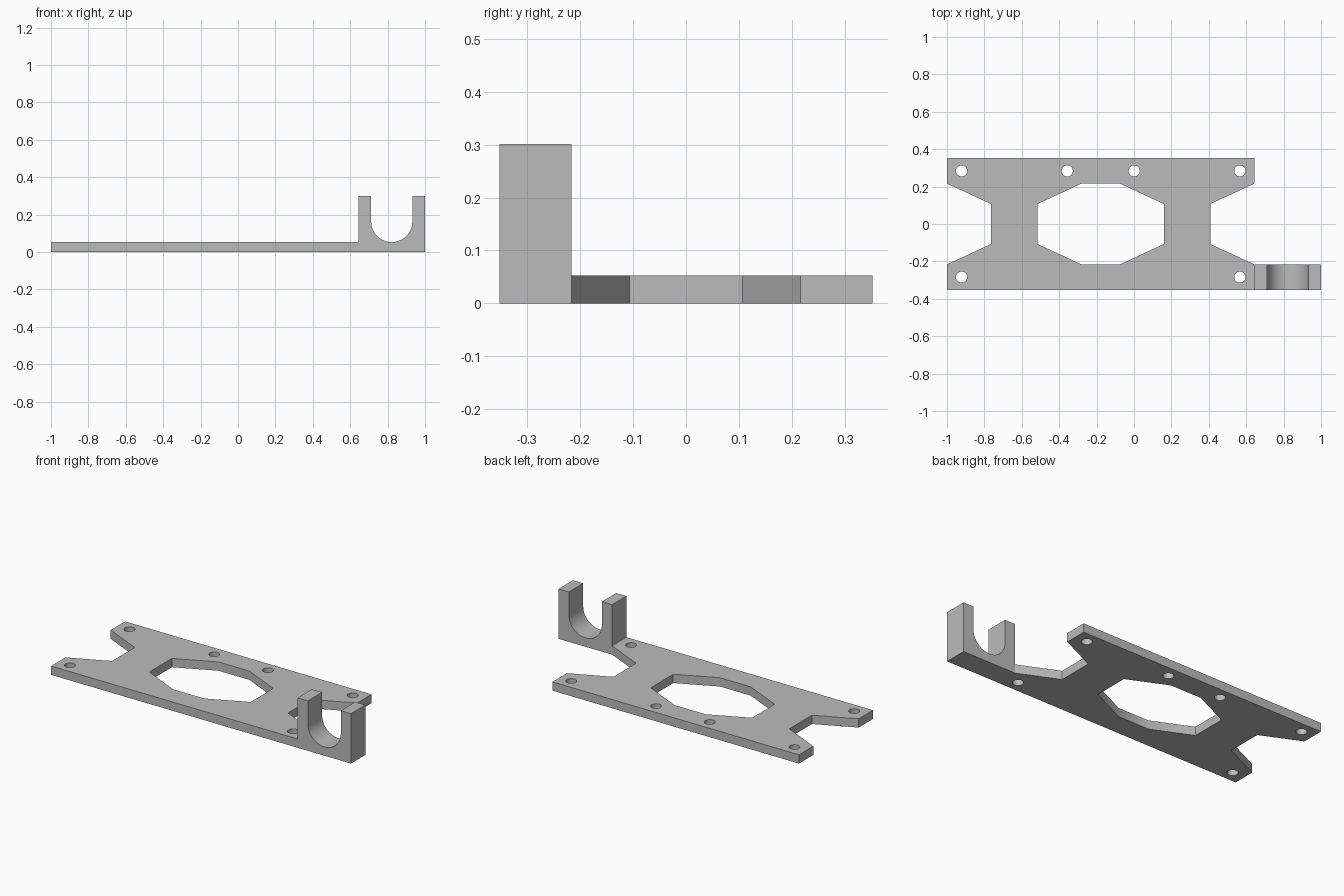
import bpy
import bmesh
import math
from mathutils import Vector

cube = bpy.data.objects.get("Cube")
if cube:
    bpy.data.objects.remove(cube, do_unlink=True)

grey = bpy.data.materials.new("light_grey")
grey.use_nodes = True
colour = (0.5, 0.5, 0.5, 1)
grey.diffuse_color = colour
grey.node_tree.nodes["Principled BSDF"].inputs["Base Color"].default_value = colour

THICK = 0.053      # plate thickness
HALF_Y = 0.352     # half depth of the plate
ARM_Y = 0.216      # inner edge of the arms
WEB_Y = 0.107      # half depth of the straight notch walls
MID_X = -0.178     # symmetry line of the plate
PLATE_X = 0.822    # half length of the plate


def arc(cx, cy, radius, start, end, steps):
    """Points along a circular arc, both ends included."""
    angles = [math.radians(start + (end - start) * i / steps) for i in range(steps + 1)]
    return [(cx + radius * math.cos(a), cy + radius * math.sin(a)) for a in angles]


def four_way(quarter):
    """Mirror a quarter outline into a closed loop around the plate middle."""
    half = quarter + [(x, -y) for x, y in reversed(quarter)]
    loop = half + [(-x, y) for x, y in reversed(half)]
    return [(MID_X + x, y) for x, y in loop]


def extruded(name, loops, place, offset):
    """Fill closed loops (inner ones become holes) and extrude to a solid."""
    bm = bmesh.new()
    edges = []
    for loop in loops:
        verts = [bm.verts.new(place(*p)) for p in loop]
        edges += [bm.edges.new((v, verts[i - 1])) for i, v in enumerate(verts)]
    bmesh.ops.triangle_fill(bm, edges=edges, use_beauty=True)
    result = bmesh.ops.extrude_face_region(bm, geom=bm.faces[:], use_keep_orig=True)
    moved = [g for g in result["geom"] if isinstance(g, bmesh.types.BMVert)]
    bmesh.ops.translate(bm, verts=moved, vec=Vector(offset))
    bmesh.ops.recalc_face_normals(bm, faces=bm.faces[:])
    mesh = bpy.data.meshes.new(name)
    bm.to_mesh(mesh)
    bm.free()
    mesh.materials.append(grey)
    obj = bpy.data.objects.new(name, mesh)
    bpy.context.collection.objects.link(obj)
    bpy.ops.object.select_all(action="DESELECT")
    obj.select_set(True)
    bpy.context.view_layer.objects.active = obj
    bpy.ops.object.shade_smooth_by_angle(angle=math.radians(25))
    return obj


# Plate with end notches, central window and screw holes
outline = four_way([(PLATE_X, HALF_Y), (PLATE_X, ARM_Y), (0.586, WEB_Y)])
window = four_way([(0.103, ARM_Y), (0.338, WEB_Y)])
hole_spots = [(s * 0.744, t * 0.284) for s in (-1, 1) for t in (-1, 1)]
hole_spots += [(s * 0.179, 0.284) for s in (-1, 1)]
holes = [arc(MID_X + x, y, 0.03, 0, 360, 32)[:-1] for x, y in hole_spots]
extruded("base_plate", [outline, window] + holes,
         lambda x, y: (x, y, 0), (0, 0, THICK))

# Upright U-shaped cradle at the front left end
LEFT, RIGHT, TOP = MID_X + PLATE_X, 1.0, 0.301
centre, radius = (LEFT + RIGHT) / 2, 0.11
profile = [(LEFT, 0), (RIGHT, 0), (RIGHT, TOP), (centre + radius, TOP)]
profile += arc(centre, THICK + radius, radius, 0, -180, 32)
profile += [(centre - radius, TOP), (LEFT, TOP)]
extruded("cradle", [profile],
         lambda x, z: (x, -HALF_Y, z), (0, HALF_Y - ARM_Y, 0))
